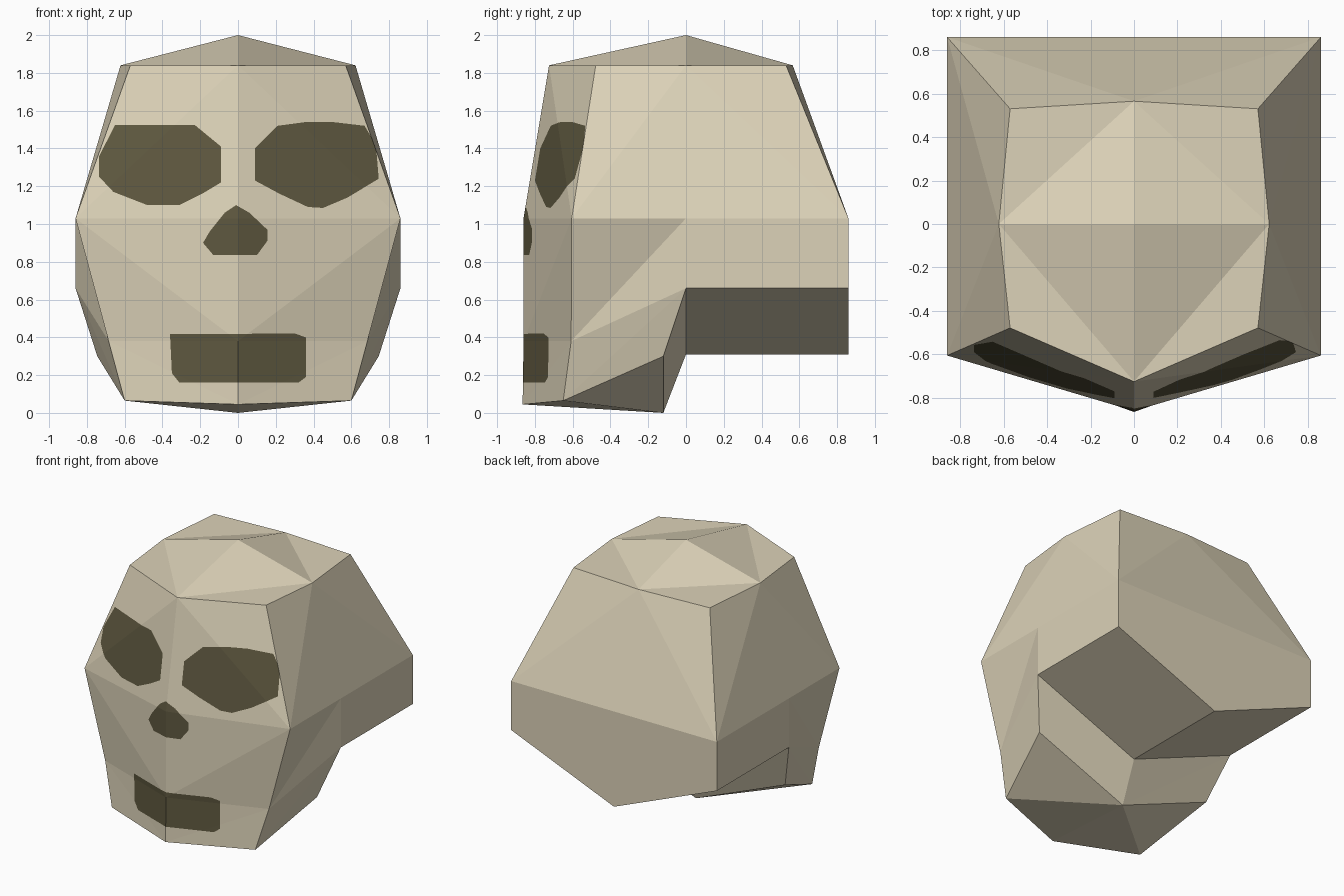
import bpy, bmesh
from mathutils import Vector

if "Cube" in bpy.data.objects:
    bpy.data.objects.remove(bpy.data.objects["Cube"])

# Corner points of the right half of the skull
P = dict(
    apex=(0, 0, 2),
    top_f=(0, -.725, 1.84), top_fc=(.57, -.478, 1.84), top_s=(.622, 0, 1.84),
    top_bc=(.57, .53, 1.84), top_b=(0, .565, 1.84),
    mid_f=(0, -.86, 1.03), mid_fc=(.86, -.605, 1.03), mid_s=(.86, 0, 1.03),
    mid_bc=(.86, .86, 1.03), mid_b=(0, .86, 1.03),
    low_s=(.86, 0, .66), low_bc=(.86, .86, .66), keel_b=(0, .86, .31), keel_f=(0, 0, .31),
    lip_f=(0, -.86, .38), lip_c=(.685, -.608, .38),
    chin_f=(0, -.865, .045), chin_c=(.6, -.65, .065),
    jaw_s=(.745, -.12, .3), jaw_b=(0, -.12, 0),
)
F = [
    # dome
    "apex top_f top_fc top_s", "apex top_s top_bc top_b",
    # upper band
    "top_f mid_f mid_fc top_fc", "top_fc mid_fc mid_s top_s",
    "top_s mid_s mid_bc top_bc", "top_bc mid_bc mid_b top_b",
    # lower skull
    "mid_s low_s low_bc mid_bc", "mid_bc low_bc keel_b mid_b",
    "low_s keel_f keel_b low_bc",
    # face and jaw
    "mid_f lip_f lip_c mid_fc", "lip_f chin_f chin_c lip_c",
    "mid_fc lip_c low_s mid_s", "lip_c chin_c jaw_s low_s",
    "chin_f jaw_b chin_c", "chin_c jaw_b jaw_s", "low_s jaw_s jaw_b keel_f",
]

# Painted openings as x, z outlines (convex, seen from the front)
LEFT_EYE = [(-.65, 1.525), (-.23, 1.525), (-.09, 1.41), (-.09, 1.22), (-.19, 1.16),
            (-.31, 1.1), (-.48, 1.1), (-.66, 1.17), (-.735, 1.25), (-.735, 1.36)]
RIGHT_EYE = [(.21, 1.52), (.36, 1.54), (.5, 1.54), (.67, 1.52), (.73, 1.42), (.745, 1.24),
             (.58, 1.14), (.45, 1.085), (.37, 1.09), (.22, 1.16), (.09, 1.23), (.09, 1.4)]
NOSE = [(-.01, 1.1), (.06, 1.06), (.155, .97), (.155, .91), (.1, .835),
        (-.13, .835), (-.185, .9), (-.15, .96), (-.07, 1.06)]
MOUTH = [(-.36, .417), (.3, .42), (.36, .4), (.36, .19), (.32, .16), (-.31, .16), (-.35, .21)]


def material(name, rgb):
    m = bpy.data.materials.new(name)
    m.diffuse_color = (*rgb, 1)
    m.use_nodes = True
    m.node_tree.nodes["Principled BSDF"].inputs["Base Color"].default_value = m.diffuse_color
    return m


def cut_opening(bm, outline):
    """Slice the outline into the front faces and colour what lies inside."""
    bm.normal_update()
    for f in bm.faces:
        if f.normal.y < -.7 and f.material_index == 0:
            f.material_index = 2
    cx = sum(p[0] for p in outline) / len(outline)
    cz = sum(p[1] for p in outline) / len(outline)
    for (x0, z0), (x1, z1) in zip(outline, outline[1:] + outline[:1]):
        co = Vector((x0, 0, z0))
        no = Vector((z1 - z0, 0, x0 - x1)).normalized()
        if (Vector((cx, 0, cz)) - co).dot(no) > 0:
            no = -no
        faces = [f for f in bm.faces if f.material_index == 2]
        edges = list({e for f in faces for e in f.edges})
        verts = list({v for f in faces for v in f.verts})
        bmesh.ops.bisect_plane(bm, geom=verts + edges + faces, dist=1e-5,
                               plane_co=co, plane_no=no)
        for f in bm.faces:
            if f.material_index == 2 and (f.calc_center_median() - co).dot(no) > 0:
                f.material_index = 0
    for f in bm.faces:
        if f.material_index == 2:
            f.material_index = 1


# Skull: both halves, welded
bm = bmesh.new()
for side in (1, -1):
    for names in F:
        pts = [P[n] for n in names.split()][::side]
        bm.faces.new([bm.verts.new((x * side, y, z)) for x, y, z in pts])
bmesh.ops.remove_doubles(bm, verts=bm.verts[:], dist=1e-4)
bmesh.ops.recalc_face_normals(bm, faces=bm.faces[:])
bmesh.ops.triangulate(bm, faces=bm.faces[:], quad_method='LONG_EDGE')

for shape in (LEFT_EYE, RIGHT_EYE, NOSE, MOUTH):
    cut_opening(bm, shape)

mesh = bpy.data.meshes.new("skull")
mesh.materials.append(material("bone", (.716, .645, .479)))
mesh.materials.append(material("dark hollow", (.112, .097, .05)))
bm.to_mesh(mesh)
bm.free()
bpy.context.collection.objects.link(bpy.data.objects.new("skull", mesh))
